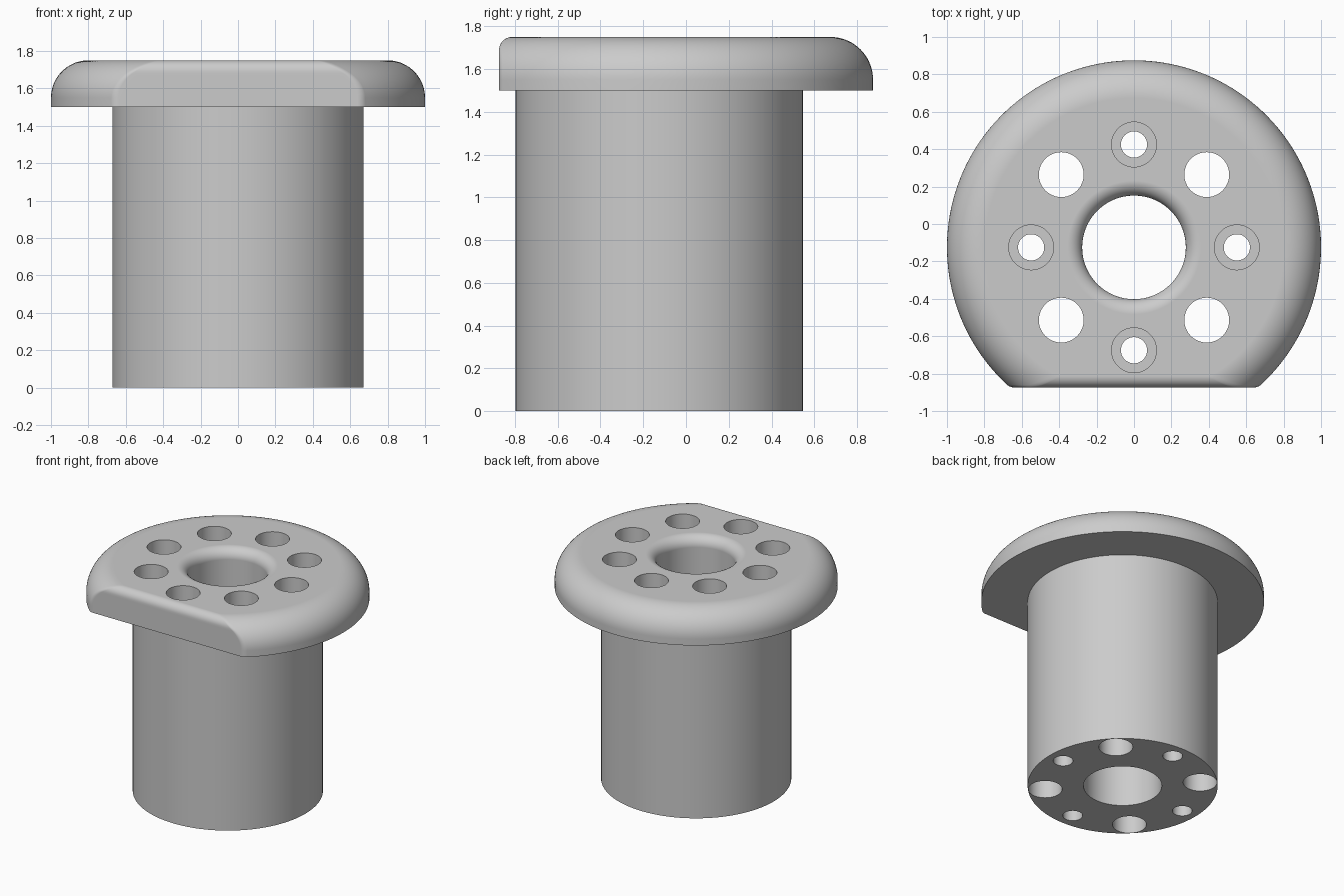
import bpy, bmesh
from math import sin, cos, pi, sqrt, atan2

if "Cube" in bpy.data.objects:
    bpy.data.objects.remove(bpy.data.objects["Cube"])

AXIS_Y = -0.125          # all round features share this axis
TOP, UNDER = 1.75, 1.5   # flange faces
RIM, EDGE = 0.2, 0.0625  # fillets of the round rim and of the flat side
FLAT = 0.75              # axis to flat side
SHAFT_R = 0.672

grey = bpy.data.materials.new("plain grey")
grey.use_nodes = True
colour = (0.6, 0.6, 0.6, 1)
grey.diffuse_color = colour
grey.node_tree.nodes["Principled BSDF"].inputs["Base Color"].default_value = colour


def make_object(name, bm):
    bmesh.ops.recalc_face_normals(bm, faces=bm.faces)
    mesh = bpy.data.meshes.new(name)
    bm.to_mesh(mesh)
    bm.free()
    mesh.materials.append(grey)
    obj = bpy.data.objects.new(name, mesh)
    bpy.context.collection.objects.link(obj)
    return obj


def loft(name, rings):
    """Skin a stack of (points, z) rings and cap both ends."""
    bm = bmesh.new()
    loops = [[bm.verts.new((x, y + AXIS_Y, z)) for x, y in pts] for pts, z in rings]
    n = len(loops[0])
    for a, b in zip(loops, loops[1:]):
        for i in range(n):
            j = (i + 1) % n
            bm.faces.new((a[i], a[j], b[j], b[i]))
    bm.faces.new(loops[0])
    bm.faces.new(loops[-1])
    return make_object(name, bm)


def circle(r, n=64, cx=0, cy=0):
    return [(cx + r * cos(2 * pi * i / n), cy + r * sin(2 * pi * i / n)) for i in range(n)]


def d_outline(r, d):
    """Circle of radius r cut flat at y = -d, with rounded corners."""
    cx, cy = sqrt((r - EDGE) ** 2 - (d - EDGE) ** 2), EDGE - d
    start = atan2(cy, cx)
    sweep = pi - 2 * start
    pts = [(r * cos(start + sweep * i / 120), r * sin(start + sweep * i / 120))
           for i in range(121)]
    turn = start + pi / 2
    corner = [(cx + EDGE * cos(start - turn * i / 8), cy + EDGE * sin(start - turn * i / 8))
              for i in range(1, 9)]
    pts += [(-x, y) for x, y in corner]
    pts += [(-cx + 2 * cx * i / 32, -d) for i in range(1, 32)]
    return pts + corner[::-1]


# Flange levels: straight wall, then the rim fillet
levels = [(d_outline(1, FLAT), UNDER)]
for k in range(19):
    a = pi / 2 * k / 18
    z = TOP - RIM + RIM * sin(a)
    rise = max(0, z - (TOP - EDGE))
    d = FLAT - EDGE + sqrt(max(0, EDGE ** 2 - rise ** 2))
    levels.append((d_outline(1 - RIM + RIM * cos(a), d), z))

# Shaft rings follow the same angles as the flange outline
angles = [atan2(y, x) for x, y in levels[0][0]]
shaft = [(SHAFT_R * cos(a), SHAFT_R * sin(a)) for a in angles]
body = loft("flanged_bushing", [(shaft, 0), (shaft, UNDER)] + levels)

# Centre bore with a rounded mouth
BORE, LIP = 0.277, 0.08
bore = [(circle(BORE, 96), -0.1)]
for k in range(13):
    a = pi / 2 * k / 12
    bore.append((circle(BORE + LIP * (1 - cos(a)), 96), TOP - LIP + LIP * sin(a)))
bore.append((circle(BORE + LIP, 96), TOP + 0.1))
cutters = [loft("bore_cutter", bore)]

# Ring of eight holes: plain through holes alternate with counterbored ones
for k in range(8):
    cx, cy = 0.55 * cos(k * pi / 4), 0.55 * sin(k * pi / 4)
    wide, narrow = circle(0.12, 48, cx, cy), circle(0.07, 48, cx, cy)
    if k % 2:
        rings = [(wide, -0.1), (wide, TOP + 0.1)]
    else:
        rings = [(narrow, -0.1), (narrow, TOP - 0.2), (wide, TOP - 0.2), (wide, TOP + 0.1)]
    cutters.append(loft("hole_cutter", rings))

for cutter in cutters:
    mod = body.modifiers.new("cut", 'BOOLEAN')
    mod.operation, mod.solver, mod.object = 'DIFFERENCE', 'EXACT', cutter

# Bake the cuts and remove the cutters
graph = bpy.context.evaluated_depsgraph_get()
baked = bpy.data.meshes.new_from_object(body.evaluated_get(graph))
body.modifiers.clear()
body.data = baked
for cutter in cutters:
    bpy.data.objects.remove(cutter)

# Smooth curved faces, crisp rims
bpy.ops.object.select_all(action='DESELECT')
body.select_set(True)
bpy.context.view_layer.objects.active = body
bpy.ops.object.shade_smooth_by_angle(angle=pi / 6)
weighted = body.modifiers.new("even shading", 'WEIGHTED_NORMAL')
weighted.keep_sharp = True
